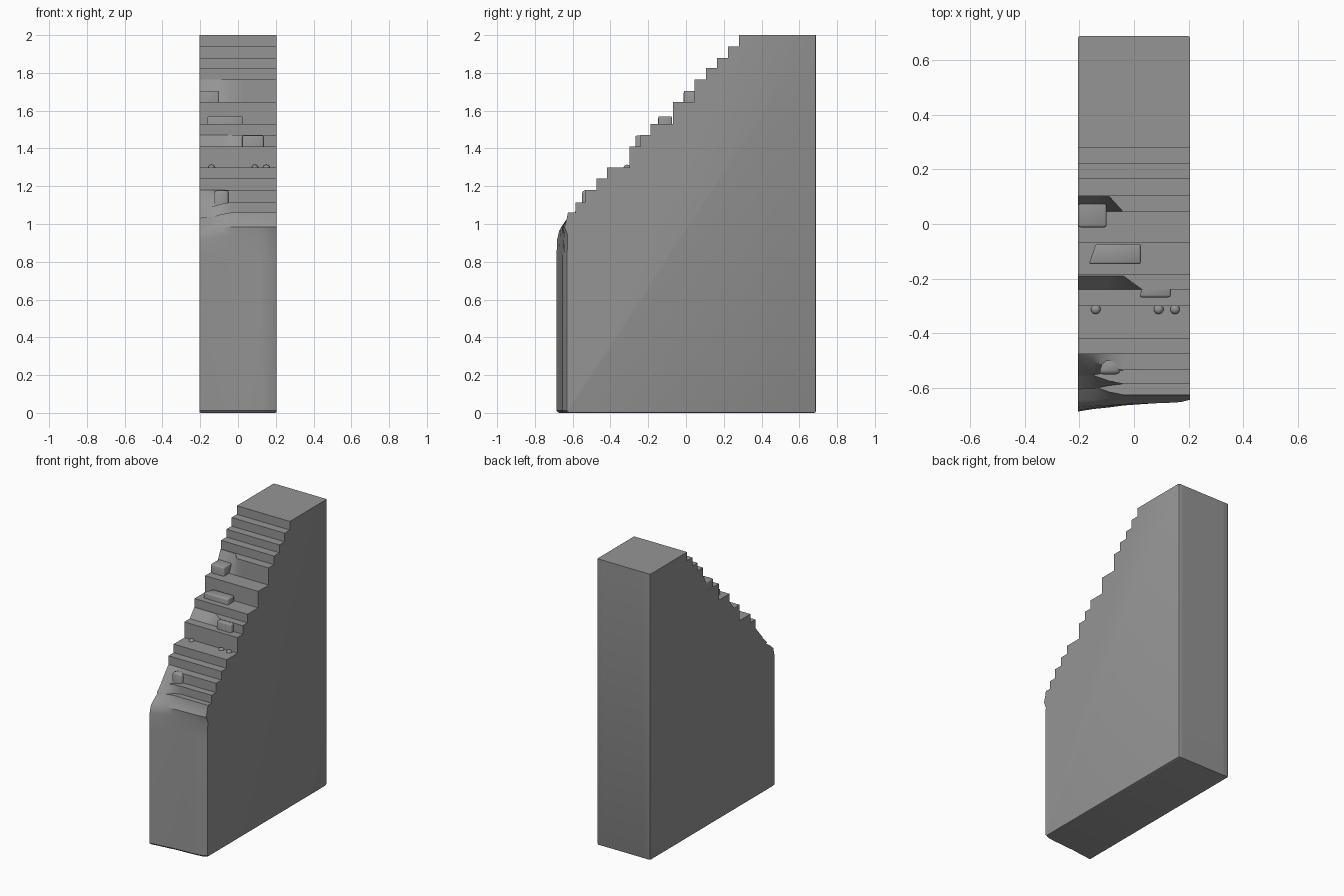
import bpy, bmesh, math

default = bpy.data.objects.get("Cube")
if default:
    bpy.data.objects.remove(default, do_unlink=True)

stone = bpy.data.materials.new("grey_stone")
stone.use_nodes = True
colour = (0.3, 0.3, 0.3, 1)
stone.diffuse_color = colour
stone.node_tree.nodes["Principled BSDF"].inputs["Base Color"].default_value = colour

BACK, HALF = 0.688, 0.205


def finish(name, bm, angle=35):
    bmesh.ops.recalc_face_normals(bm, faces=bm.faces)
    mesh = bpy.data.meshes.new(name)
    bm.to_mesh(mesh)
    bm.free()
    mesh.materials.append(stone)
    obj = bpy.data.objects.new(name, mesh)
    bpy.context.collection.objects.link(obj)
    bpy.ops.object.select_all(action="DESELECT")
    obj.select_set(True)
    bpy.context.view_layer.objects.active = obj
    bpy.ops.object.shade_smooth_by_angle(angle=math.radians(angle))
    return obj


# Stairs: height of each tread and the y of its front edge
TREADS = [(2.0, 0.28), (1.94, 0.222), (1.88, 0.165), (1.825, 0.105),
          (1.765, 0.045), (1.645, -0.07), (1.53, -0.187), (1.47, -0.24),
          (1.41, -0.30), (1.30, -0.418), (1.24, -0.475), (1.18, -0.535),
          (1.115, -0.585), (1.06, -0.625)]

# Crooked front wall: y of its face across the width
FRONT = [(-HALF, -0.686), (-0.15, -0.677), (-0.09, -0.671), (-0.04, -0.664),
         (0.03, -0.659), (0.12, -0.653), (0.17, -0.647), (HALF, -0.63)]


def section(x, front):
    """Side outline at one x, with the worn treads on the low-x side."""
    worn = max(0, min(1, (-0.06 - x) / 0.1))
    pts = [(BACK, 0), (BACK, 2.0)]
    for i, (z, y) in enumerate(TREADS):
        below = TREADS[i + 1][0] if i + 1 < len(TREADS) else 1.03
        top, foot = y, y
        if z == 1.765 and x < -0.06:
            top = 0.10
        if z == 1.47 and x < 0.03:
            top = -0.19
        if z < 1.2:
            top += 0.035 * worn
            foot -= 0.02 * worn
            z -= 0.03 * worn
            below -= 0.03 * worn
        pts += [(top, z), (foot, below)]
    # Slumped shoulder running down into the front wall
    pts[-1] = (-0.632 - 0.012 * worn, 1.025 - 0.035 * worn)
    pts += [((front - 0.64) / 2 - 0.008, 0.985 - 0.02 * worn),
            (front + 0.004, 0.94 - 0.02 * worn), (front, 0.82), (front, 0.012),
            (front + 0.012, 0)]
    return [(x, y, z) for y, z in pts]


# Main stair block, lofted across its width
bm = bmesh.new()
rings = [[bm.verts.new(p) for p in section(x, f)] for x, f in FRONT]
for a, b in zip(rings, rings[1:]):
    for i in range(len(a)):
        j = (i + 1) % len(a)
        bm.faces.new((a[i], a[j], b[j], b[i]))
for ring in (rings[0], rings[-1]):
    bm.faces.new(ring)
bmesh.ops.recalc_face_normals(bm, faces=bm.faces)
# Soften the outer edges of the base and back
soft = []
for e in bm.edges:
    v, w = e.verts
    side = abs(v.co.x) > 0.2 and abs(v.co.x - w.co.x) < 0.001
    back = v.co.y > 0.68 and w.co.y > 0.68
    base = v.co.z < 0.001 and w.co.z < 0.001
    if (side and (back or base)) or (back and base):
        soft.append(e)
bmesh.ops.bevel(bm, geom=soft, offset=0.009, segments=2, affect="EDGES", profile=0.5)
finish("stair_block", bm)


# Loose bricks left standing on the worn treads
def brick(name, x, y, z, slant=0.0, bevel=0.008):
    bm = bmesh.new()
    bmesh.ops.create_cube(bm, size=1)
    for v in bm.verts:
        cx, cy, cz = v.co
        v.co = [lo + (c + 0.5) * (hi - lo) for c, (lo, hi) in zip((cx, cy, cz), (x, y, z))]
        if cx < 0 and cy > 0:
            v.co.x += slant
    edges = [e for e in bm.edges if max(v.co.z for v in e.verts) > z[1] - 0.001]
    bmesh.ops.bevel(bm, geom=edges, offset=bevel, segments=2, affect="EDGES", profile=0.5)
    finish(name, bm, 50)


brick("upper_brick", (-0.204, -0.10), (-0.012, 0.11), (1.63, 1.705))
brick("middle_brick", (-0.165, 0.025), (-0.147, -0.073), (1.51, 1.57), 0.025)
brick("lower_brick", (0.02, 0.135), (-0.268, -0.195), (1.39, 1.468), 0.02)
brick("bottom_brick", (-0.13, -0.05), (-0.55, -0.49), (1.09, 1.178), 0.02, 0.015)

# Small stones against the foot of the long tread
for k, x in enumerate((-0.14, 0.09, 0.15)):
    bm = bmesh.new()
    bmesh.ops.create_icosphere(bm, subdivisions=2, radius=0.018)
    for v in bm.verts:
        v.co = (v.co.x + x, v.co.y - 0.312, v.co.z * 0.8 + 1.3)
    finish("tread_stone_%d" % (k + 1), bm, 60)
